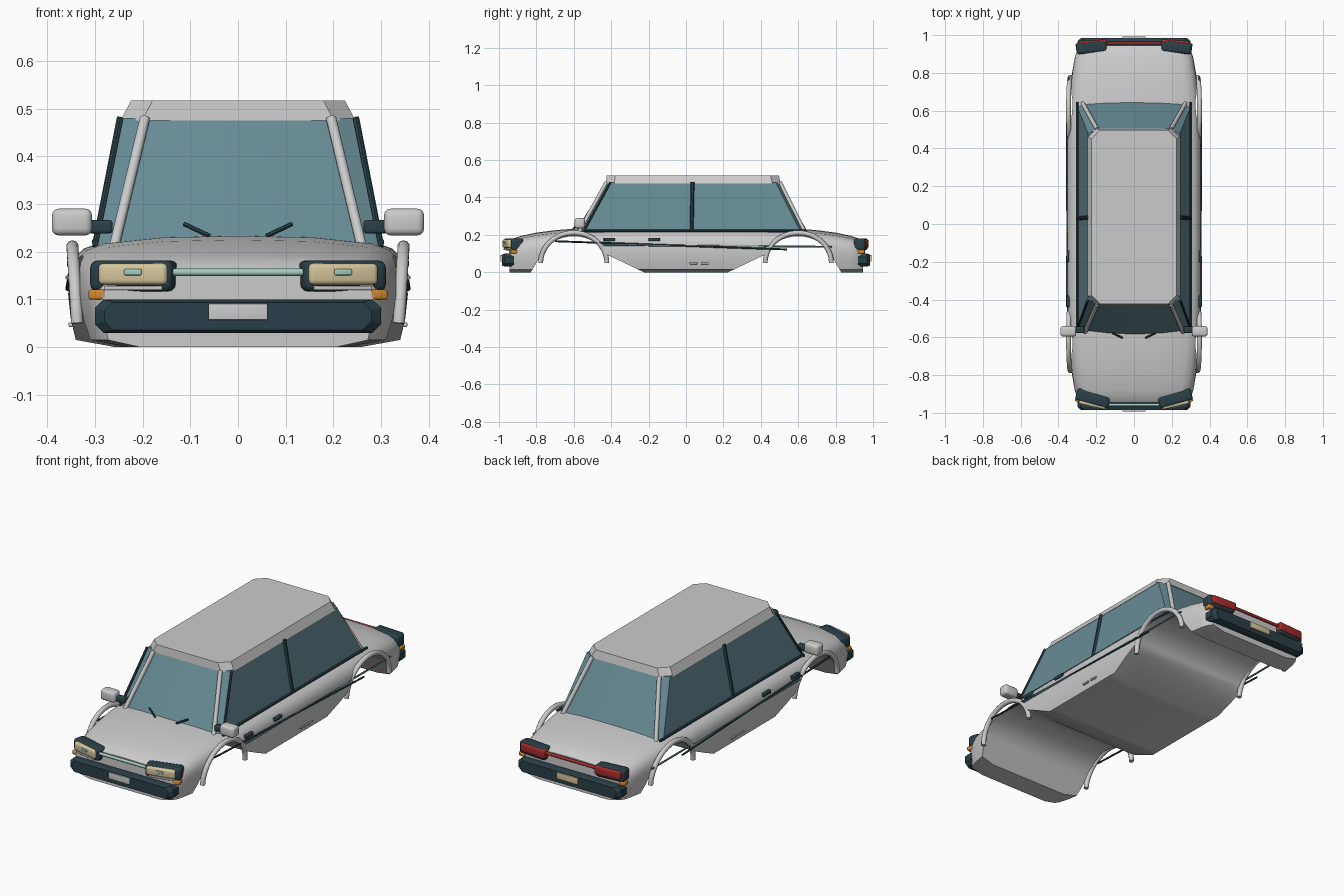
import bpy, bmesh, math
from mathutils import Vector, Matrix

if "Cube" in bpy.data.objects:
    bpy.data.objects.remove(bpy.data.objects["Cube"])


def material(name, r, g, b):
    m = bpy.data.materials.new(name)
    m.use_nodes = True
    m.diffuse_color = (r, g, b, 1)
    bsdf = next(n for n in m.node_tree.nodes if n.type == 'BSDF_PRINCIPLED')
    bsdf.inputs["Base Color"].default_value = (r, g, b, 1)
    return m


paint = material("light grey paint", .6, .6, .6)
glass = material("teal glass", .135, .26, .3)
trim = material("dark trim", .023, .051, .065)
lens = material("cream lens", .66, .56, .33)
amber = material("amber", .62, .25, .03)
red = material("red lens", .38, .025, .025)
mint = material("mint trim", .36, .6, .53)


def finish(name, bm, mat, angle=35):
    bmesh.ops.recalc_face_normals(bm, faces=bm.faces[:])
    me = bpy.data.meshes.new(name)
    bm.to_mesh(me)
    bm.free()
    me.materials.append(mat)
    me.shade_smooth()
    me.set_sharp_from_angle(angle=math.radians(angle))
    ob = bpy.data.objects.new(name, me)
    bpy.context.collection.objects.link(ob)
    return ob


def loft(name, rings, mat, angle=35):
    """Skin a list of equal closed rings and cap both ends."""
    bm = bmesh.new()
    loops = [[bm.verts.new(p) for p in ring] for ring in rings]
    for a, b in zip(loops, loops[1:]):
        for i in range(len(a)):
            j = (i + 1) % len(a)
            bm.faces.new((a[i], a[j], b[j], b[i]))
    bm.faces.new(loops[0])
    bm.faces.new(loops[-1])
    return finish(name, bm, mat, angle)


def box(name, centre, size, mat, bevel=0, turn=0):
    bm = bmesh.new()
    bmesh.ops.create_cube(bm, size=1)
    bmesh.ops.scale(bm, vec=size, verts=bm.verts[:])
    if bevel:
        bmesh.ops.bevel(bm, geom=bm.edges[:], offset=bevel, segments=3,
                        profile=.5, affect='EDGES')
    bm.transform(Matrix.Translation(centre) @ Matrix.Rotation(turn, 4, 'Z'))
    return finish(name, bm, mat)


def tube(name, points, radius, mat, sides=10):
    """Round tube that follows a path."""
    pts = [Vector(p) for p in points]
    rings = []
    for i, p in enumerate(pts):
        t = (pts[min(i + 1, len(pts) - 1)] - pts[max(i - 1, 0)]).normalized()
        ref = Vector((1, 0, 0)) if abs(t.x) < .8 else Vector((0, 0, 1))
        u = t.cross(ref).normalized()
        v = t.cross(u)
        rings.append([p + radius * (u * math.cos(a) + v * math.sin(a))
                      for a in (2 * math.pi * k / sides for k in range(sides))])
    return loft(name, rings, mat, 50)


def symmetric(half):
    """Complete a ring given from the centre at x=0 round to x=0 again."""
    return half + [(-x, y, z) for x, y, z in reversed(half) if x > 0]


# Lower body: lofted sections, then the open wheel arches and sloped sills cut
stations = [(.945, .285, .165), (.925, .3, .18), (.88, .314, .195), (.8, .328, .212),
            (.7, .34, .225), (.6, .349, .233), (.4, .355, .236), (.2, .356, .237)]
stations = [(-y, w, z) for y, w, z in stations] + [(0, .356, .237)] + stations[::-1]
rings = []
for y, w, z in stations:
    half = [(0, y, 0), (.72 * w, y, 0), (.955 * w, y, .015), (.985 * w, y, .06),
            (w, y, .11), (.99 * w, y, z * .68), (.965 * w, y, z * .78),
            (.91 * w, y, z * .87), (.8 * w, y, z * .93), (.45 * w, y, z * .985), (0, y, z)]
    rings.append(symmetric(half))
body = loft("body_shell", rings, paint, 40)

for s in (-1, 1):
    outline = [(.845, -.02), (.83, 0)]
    for k in range(17):
        a = math.radians(22 + 136 * k / 16)
        outline.append((.6 + .185 * math.cos(a), .04 + .152 * math.sin(a)))
    outline += [(.225, 0), (.19, -.02)]
    cutter = loft("arch_cutter", [[(x, s * y, z) for y, z in outline] for x in (-.5, .5)], paint)
    cutter.hide_render = True
    mod = body.modifiers.new("arch", 'BOOLEAN')
    mod.operation = 'DIFFERENCE'
    mod.solver = 'EXACT'
    mod.object = cutter
    bpy.context.view_layer.objects.active = body
    bpy.ops.object.modifier_apply(modifier=mod.name)
    bpy.data.objects.remove(cutter)
body.data.shade_smooth()
body.data.set_sharp_from_angle(angle=math.radians(40))

# Cabin glass and roof
low = [(0, -.605, .2), (.15, -.595, .2), (.262, -.575, .2), (.3, -.55, .2),
       (.3, .62, .2), (.275, .64, .2), (.15, .655, .2), (0, .66, .2)]
high = [(0, -.425, .48), (.1, -.423, .48), (.195, -.42, .48), (.243, -.4, .48),
        (.243, .48, .48), (.195, .497, .48), (.1, .5, .48), (0, .5, .48)]
loft("cabin_glass", [symmetric(low), symmetric(high)], glass, 12)


def octagon(w, front, back, cut, z):
    return [(w - cut, front, z), (w, front + cut, z), (w, back - cut, z), (w - cut, back, z),
            (cut - w, back, z), (-w, back - cut, z), (-w, front + cut, z), (cut - w, front, z)]


loft("roof", [octagon(.246, -.428, .506, .045, .475),
              octagon(.224, -.424, .497, .045, .517)], paint, 10)

# Parts repeated on the left and right
for side, s in (("left", 1), ("right", -1)):
    tube("front_pillar_" + side, [(s * .262, -.58, .2), (s * .195, -.425, .48)], .011, paint)
    tube("rear_pillar_" + side, [(s * .274, .643, .2), (s * .195, .502, .48)], .011, paint)
    tube("door_pillar_" + side, [(s * .297, .03, .215), (s * .245, .035, .482)], .01, trim, 6)
    tube("window_sill_" + side, [(s * .3, -.55, .221), (s * .3, .645, .221)], .007, trim, 6)
    tube("window_front_edge_" + side, [(s * .3, -.553, .21), (s * .246, -.405, .48)], .006, trim, 6)
    tube("upper_side_strip_" + side, [(s * .35, -.7, .166), (s * .357, .54, .122)], .005, trim, 6)
    tube("lower_side_strip_" + side, [(s * .357, -.44, .146), (s * .345, .78, .136)], .005, glass, 6)
    for name, y in (("front", -.41), ("rear", -.17)):
        box(f"{name}_handle_{side}", (s * .349, y, .175), (.018, .062, .018), trim, .004)
    for name, y in (("first", .04), ("second", .1)):
        box(f"{name}_sill_clip_{side}", (s * .347, y, .047), (.016, .042, .01), paint, .003)

    # Wheel arch lips
    for name, c in (("front", -.6), ("rear", .6)):
        path = []
        for k in range(25):
            a = math.pi * k / 24
            path.append((s * (.337 + .01 * math.sin(a)), c + .177 * math.cos(a),
                         .05 + .161 * math.sin(a)))
        tube(f"{name}_arch_lip_{side}", path, .013, paint)

    # Mirrors and wipers
    box("mirror_" + side, (s * .348, -.568, .262), (.084, .055, .056), paint, .014)
    box("mirror_arm_" + side, (s * .288, -.56, .252), (.05, .035, .028), trim, .006)
    tube("wiper_" + side, [(s * .06, -.603, .233), (s * .113, -.578, .258)], .005, trim, 6)

    # Headlamp and tail lamp clusters, swept back at the outer ends
    box("headlamp_housing_" + side, (s * .218, -.922, .149), (.18, .065, .064), trim, .014, s * .27)
    box("headlamp_" + side, (s * .217, -.943, .153), (.148, .05, .045), lens, .01, s * .22)
    box("headlamp_strip_" + side, (s * .217, -.947, .124), (.125, .03, .009), paint, .002, s * .22)
    box("headlamp_badge_" + side, (s * .22, -.967, .157), (.037, .012, .013), mint, .003, s * .22)
    box("front_indicator_" + side, (s * .291, -.922, .11), (.038, .04, .021), amber, .005, s * .27)
    box("tail_housing_" + side, (s * .225, .935, .149), (.16, .06, .064), trim, .014, -s * .1)
    box("tail_lamp_" + side, (s * .218, .955, .153), (.148, .036, .045), red, .008, -s * .06)
    box("rear_indicator_" + side, (s * .291, .938, .11), (.034, .036, .021), amber, .005, -s * .1)

# Bumpers, number plates and the bars between the lamps
for name, s, plate, bar in (("front", -1, paint, mint), ("rear", 1, lens, red)):
    rings = []
    for y, w, z0, z1 in ((.92, .3, .03, .1), (.968, .3, .03, .1), (.985, .28, .036, .094)):
        c = .018
        rings.append([(w - c, s * y, z0), (w, s * y, z0 + c), (w, s * y, z1 - c),
                      (w - c, s * y, z1), (c - w, s * y, z1), (-w, s * y, z1 - c),
                      (-w, s * y, z0 + c), (c - w, s * y, z0)])
    loft(name + "_bumper", rings, trim, 15)
    box(name + "_plate", (0, s * .987, .074), (.124, .012, .034), plate, .002)
    tube(name + "_lamp_bar", [(-.15, s * .957, .157), (.15, s * .957, .157)], .008, bar)
